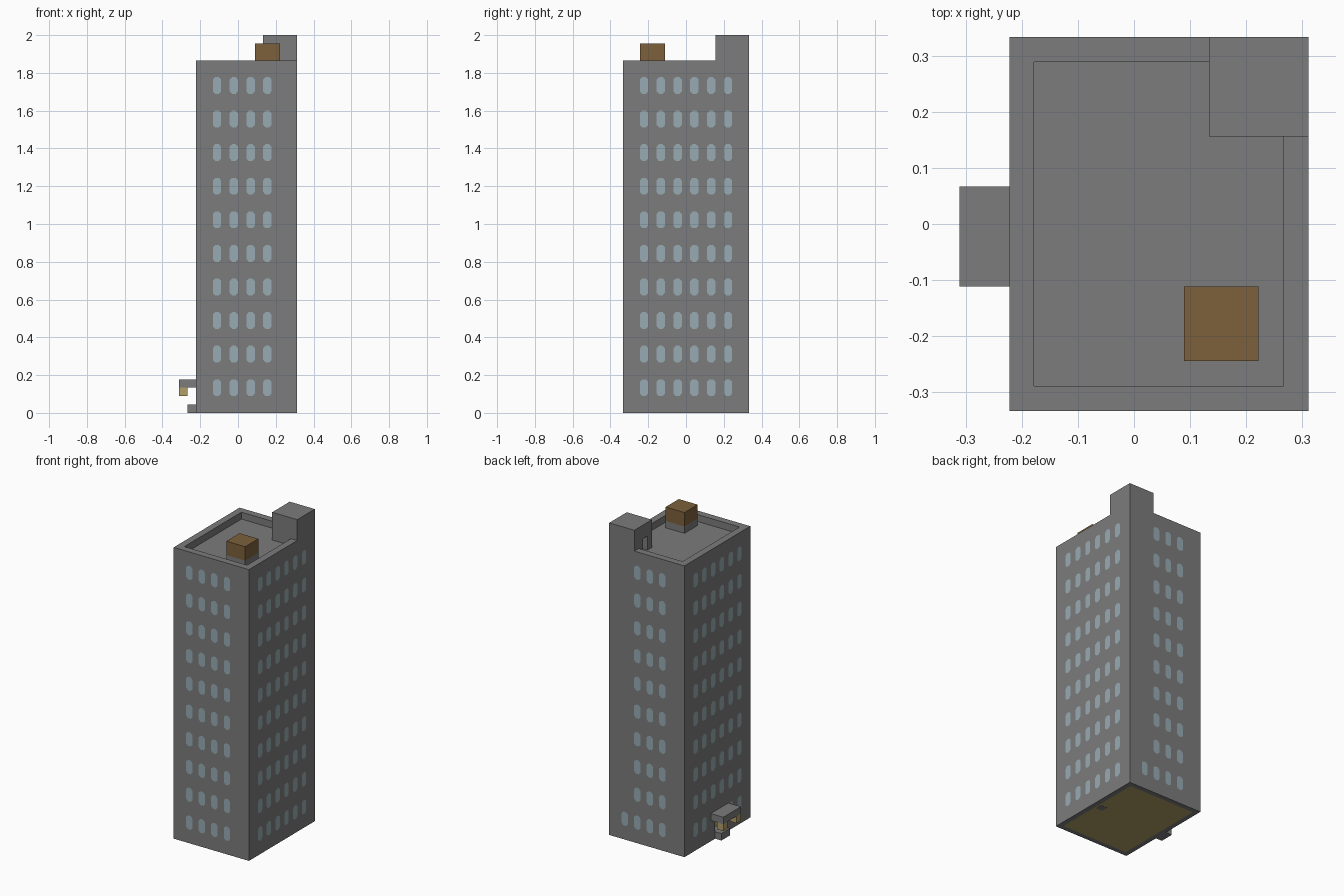
import bpy
import bmesh
from mathutils import Vector

U = 2 / 45  # one block unit

cube = bpy.data.objects.get("Cube")
if cube:
    bpy.data.objects.remove(cube, do_unlink=True)


def material(name, color):
    mat = bpy.data.materials.new(name)
    mat.use_nodes = True
    mat.diffuse_color = (*color, 1)
    mat.node_tree.nodes["Principled BSDF"].inputs["Base Color"].default_value = (*color, 1)
    return mat


CONCRETE = material("concrete grey", (0.2, 0.2, 0.2))
GLASS = material("pale blue glass", (0.31, 0.41, 0.45))
WOOD = material("brown wood", (0.205, 0.117, 0.045))
TAN = material("tan", (0.44, 0.35, 0.14))


def add_object(name, bm, *mats):
    mesh = bpy.data.meshes.new(name)
    bm.to_mesh(mesh)
    bm.free()
    for mat in mats:
        mesh.materials.append(mat)
    obj = bpy.data.objects.new(name, mesh)
    bpy.context.collection.objects.link(obj)
    return obj


def box_mesh(low, high):
    bm = bmesh.new()
    bmesh.ops.create_cube(bm, size=1)
    low, high = Vector(low) * U, Vector(high) * U
    for v in bm.verts:
        v.co = (low + high) / 2 + v.co * (high - low)
    return bm


def box(name, low, high, mat=CONCRETE):
    return add_object(name, box_mesh(low, high), mat)


def carve(obj, low, high):
    cutter = box("cutter", low, high)
    cutter.hide_render = True
    mod = obj.modifiers.new("carve", "BOOLEAN")
    mod.operation = "DIFFERENCE"
    mod.solver = "EXACT"
    mod.object = cutter
    bpy.context.view_layer.objects.active = obj
    bpy.ops.object.modifier_apply(modifier=mod.name)
    bpy.data.objects.remove(cutter, do_unlink=True)


# Tower block with a tan ground floor set into the underside
bm = box_mesh((-5, -7.5, 0), (7, 7.5, 45))
bm.normal_update()
underside = [f for f in bm.faces if f.normal.z < -0.9]
bmesh.ops.inset_region(bm, faces=underside, thickness=U)
underside[0].material_index = 1
tower = add_object("tower_block", bm, CONCRETE, TAN)

# Lower the roof around the stair house, then sink it inside the parapet
carve(tower, (-6, -9, 42), (3, 9, 46))
carve(tower, (2, -9, 42), (8, 3.5, 46))
carve(tower, (-4, -6.5, 41), (3, 6.5, 43.5))
carve(tower, (2, -6.5, 41), (6, 3.5, 43.5))

# Roof doorway and street doorway
carve(tower, (2.5, 4.5, 41), (4, 5.5, 43))
carve(tower, (-6, -1.5, 1), (-4, 0.5, 3))
box("entrance_door", (-4.1, -1.5, 1), (-3.95, 0.5, 3), TAN)
box("floor_notch", (5, -0.5, -0.02), (6, 0.5, 0.1))

# Entrance canopy, lamps and step
box("entrance_canopy", (-7, -2.5, 3), (-5, 1.5, 4))
box("entrance_step", (-6, -1.5, 0), (-5, 0.5, 1))
for side, y in (("left", 0.5), ("right", -2.5)):
    box(f"entrance_lamp_{side}", (-7, y, 2), (-6, y + 1, 3), TAN)

# Water tank on its plinth
box("tank_plinth", (2, -5.5, 41), (5, -2.5, 42))
box("water_tank", (2, -5.5, 42), (5, -2.5, 44), WOOD)


# Windows: thin cut-corner panes laid on each facade
def windows(name, normal, wall, columns, keep=lambda c, row: True):
    bm = bmesh.new()
    normal = Vector(normal)
    across = Vector((0, 0, 1)).cross(normal)
    outline = [(-0.22, -1), (0.22, -1), (0.5, -0.7), (0.5, 0.7),
               (0.22, 1), (-0.22, 1), (-0.5, 0.7), (-0.5, -0.7)]
    for row in range(10):
        for c in columns:
            if not keep(c, row):
                continue
            base = normal * (wall + 0.03) + across.to_track_quat("X", "Z") @ Vector()
            along = Vector((abs(across.x), abs(across.y), 0)) * c
            center = base + along + Vector((0, 0, 3 + 4 * row))
            bm.faces.new([bm.verts.new((center + across * a + Vector((0, 0, b))) * U)
                          for a, b in outline])
    add_object(name, bm, GLASS)


side_columns = (-5, -3, -1, 1, 3, 5)
windows("front_windows", (0, -1, 0), 7.5, (-2.5, -0.5, 1.5, 3.5))
windows("left_windows", (1, 0, 0), 7, side_columns)
windows("back_windows", (0, 1, 0), 7.5, (-1.5, 0.5, 2.5, 4.5),
        lambda c, row: c < 4 or row == 0)
windows("right_windows", (-1, 0, 0), 5, side_columns,
        lambda c, row: row > 0 or abs(c) > 2)
